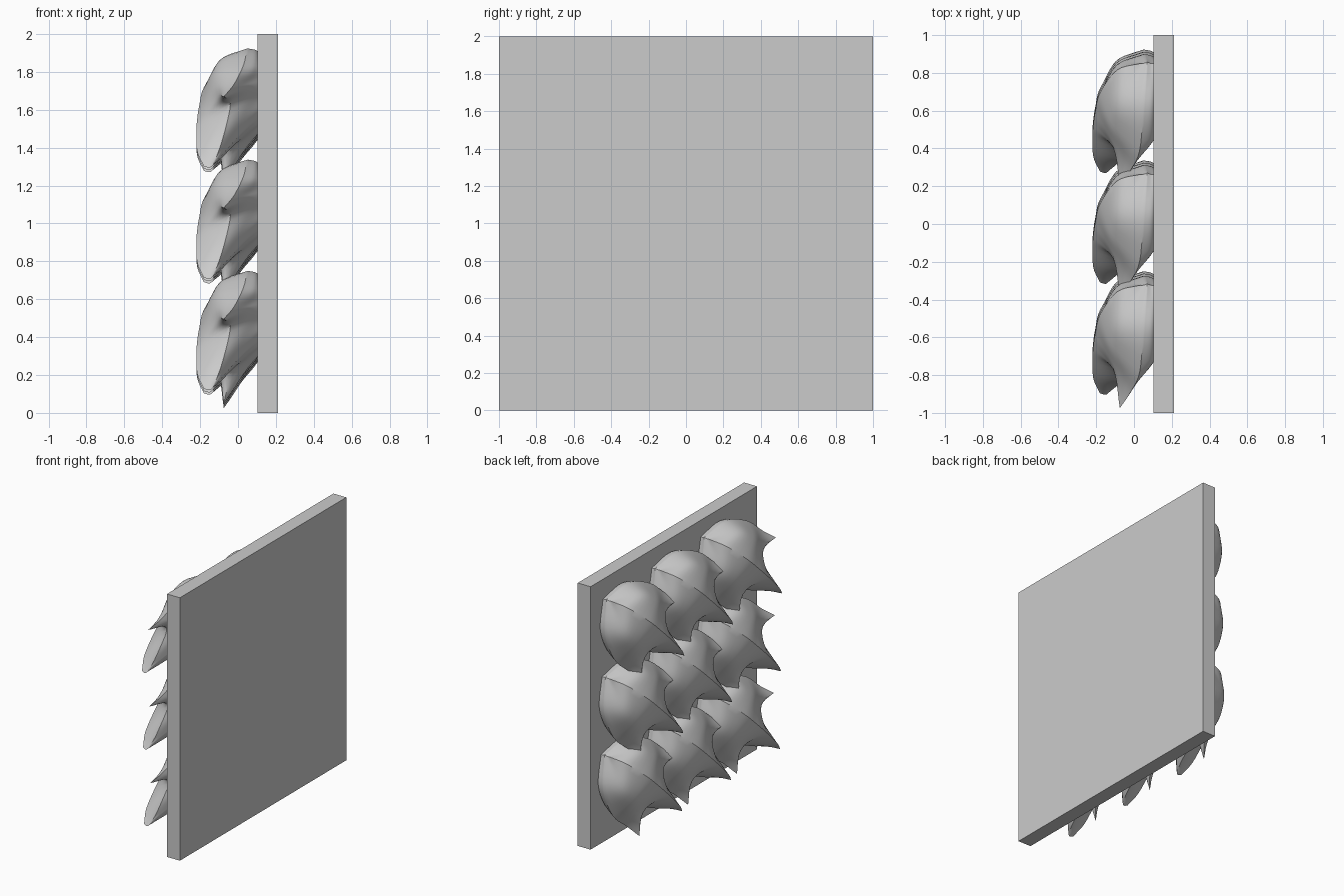
import bpy, bmesh, math
from mathutils import Vector

if "Cube" in bpy.data.objects:
    bpy.data.objects.remove(bpy.data.objects["Cube"])

grey = bpy.data.materials.new("plain grey")
grey.use_nodes = True
color = (0.6, 0.6, 0.6, 1)
grey.diffuse_color = color
grey.node_tree.nodes["Principled BSDF"].inputs["Base Color"].default_value = color


def add_object(name, bm):
    mesh = bpy.data.meshes.new(name)
    bm.to_mesh(mesh)
    bm.free()
    mesh.materials.append(grey)
    obj = bpy.data.objects.new(name, mesh)
    bpy.context.collection.objects.link(obj)
    return obj


def smooth_path(points, steps):
    """Interpolating curve through the points."""
    pts = [Vector(p) for p in points]
    pts = [2 * pts[0] - pts[1]] + pts + [2 * pts[-1] - pts[-2]]
    path = []
    for a, b, c, d in zip(pts, pts[1:], pts[2:], pts[3:]):
        for k in range(steps):
            u = k / steps
            path.append(b + (c - a) * u / 2 + (2 * a - 5 * b + 4 * c - d) * u * u / 2
                        + (3 * b - a - 3 * c + d) * u ** 3 / 2)
    return path + [pts[-2]]


def split_path(points, corner, steps):
    """Curve with a sharp corner at one of its points."""
    return smooth_path(points[:corner + 1], steps)[:-1] + smooth_path(points[corner:], steps)


# Half of a clawed scale: rays from the backing, over the rim, up to the ridge.
# Each point is (along the diagonal, across it, x).
RAYS = [
    # root
    [(0, 0, .11), (0, 0, .09), (-.01, 0, .07), (0, 0, .05), (0, 0, .03)],
    # side lobe
    [(.13, .17, .11), (.13, .19, .09), (.13, .2, .05), (.13, .14, -.07), (.05, 0, -.09)],
    [(.3, .24, .11), (.33, .27, .08), (.35, .3, .03), (.27, .18, -.115), (.22, 0, -.18)],
    [(.36, .2, .11), (.42, .24, .05), (.5, .305, -.02), (.38, .18, -.12), (.36, 0, -.205)],
    # side claw tip
    [(.39, .16, .11), (.45, .22, .04), (.605, .315, -.075), (.46, .17, -.11), (.45, 0, -.215)],
    # notch between claws
    [(.41, .1, .11), (.46, .14, .04), (.51, .165, -.04), (.51, .09, -.125), (.55, 0, -.22)],
    # middle claw and its tip
    [(.44, .05, .11), (.53, .06, .02), (.67, .07, -.08), (.68, .04, -.15), (.7, 0, -.215)],
    [(.45, 0, .11), (.56, 0, .02), (.8, 0, -.13), (.82, 0, -.15), (.81, 0, -.18)],
]
TIP_RAY, RIM, STEPS = 4, 2, 5
ROOT = Vector((0, .85, 1.85))
DIAG = math.sqrt(.5)


def make_scale(name, offset):
    bm = bmesh.new()
    rings = [smooth_path(ring, STEPS) for ring in zip(*RAYS)]
    rings[RIM] = split_path([ray[RIM] for ray in RAYS], TIP_RAY, STEPS)
    rays = [split_path(ray, RIM, STEPS) for ray in zip(*rings)]
    for side in (1, -1):
        grid = []
        for ray in rays:
            row = []
            for along, across, x in ray:
                s = across * side
                local = Vector((x, (s - along) * DIAG, -(s + along) * DIAG))
                row.append(bm.verts.new(ROOT + offset + local))
            grid.append(row)
        for r0, r1 in zip(grid, grid[1:]):
            for k in range(len(r0) - 1):
                bm.faces.new((r0[k], r0[k + 1], r1[k + 1], r1[k]))
    bmesh.ops.remove_doubles(bm, verts=bm.verts, dist=.0005)
    bmesh.ops.recalc_face_normals(bm, faces=bm.faces)
    obj = add_object(name, bm)
    bpy.ops.object.select_all(action='DESELECT')
    obj.select_set(True)
    bpy.context.view_layer.objects.active = obj
    bpy.ops.object.shade_smooth_by_angle(angle=math.radians(40))


# Three by three scales on a slightly skewed grid
PITCH, SKEW = .587, .012
for col in range(3):
    for row in range(3):
        make_scale(f"scale_{row + 1}_{col + 1}",
                   Vector((0, SKEW * row - PITCH * col, SKEW * col - PITCH * row)))

# Flat square backing
bm = bmesh.new()
bmesh.ops.create_cube(bm, size=1)
bmesh.ops.scale(bm, vec=(.108, 2, 2), verts=bm.verts)
bmesh.ops.translate(bm, vec=(.157, 0, 1), verts=bm.verts)
add_object("backing_plate", bm)
